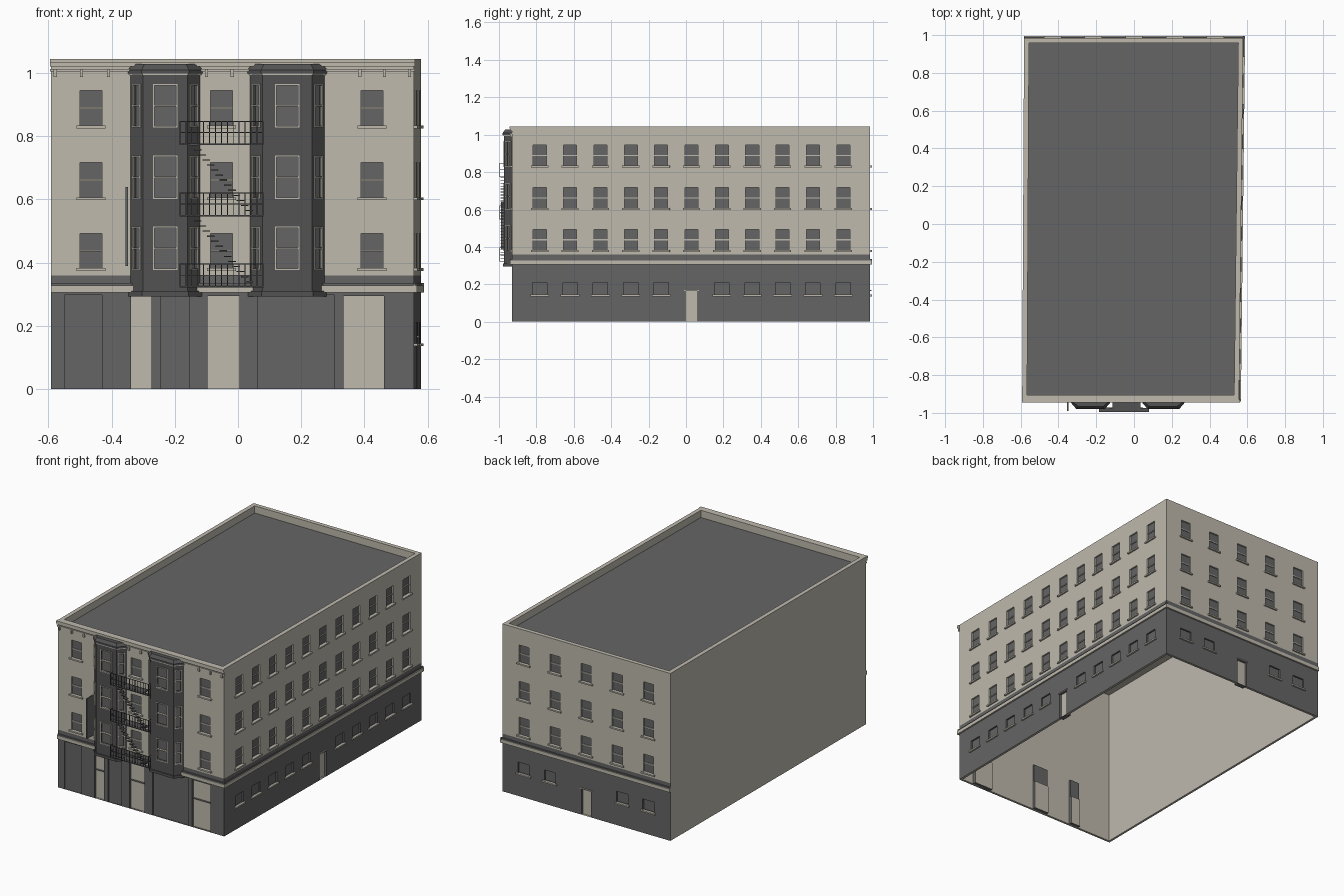
import bpy, bmesh
from mathutils import Vector

cube = bpy.data.objects.get("Cube")
if cube:
    bpy.data.objects.remove(cube, do_unlink=True)


def material(name, rgb):
    m = bpy.data.materials.new(name)
    m.use_nodes = True
    m.diffuse_color = (*rgb, 1)
    m.node_tree.nodes["Principled BSDF"].inputs["Base Color"].default_value = (*rgb, 1)
    return m


MATS = [material("warm_stone", (0.52, 0.49, 0.42)),
        material("slate_grey", (0.13, 0.13, 0.13)),
        material("dark_iron", (0.085, 0.085, 0.085))]
STONE, GREY, DARK = range(3)
TOP, ROOF, SPLIT = 1.045, 1.0, 0.36
ROWS = (0.383, 0.607, 0.834)          # window sill heights of the upper floors


class Part:
    """Collects faces, then becomes one object."""
    def __init__(self, name):
        self.name, self.bm = name, bmesh.new()

    def face(self, pts, mat):
        f = self.bm.faces.new([self.bm.verts.new(p) for p in pts])
        f.material_index = mat
        return f

    def prism(self, low, high, mat):
        n = len(low)
        lo, hi = [[self.bm.verts.new(p) for p in ring] for ring in (low, high)]
        faces = [self.bm.faces.new(lo), self.bm.faces.new(hi)]
        faces += [self.bm.faces.new((lo[i], lo[(i + 1) % n], hi[(i + 1) % n], hi[i])) for i in range(n)]
        for f in faces:
            f.material_index = mat
        bmesh.ops.recalc_face_normals(self.bm, faces=faces)

    def box(self, at, u, o, z, mat):
        ring = [(u[0], o[0]), (u[1], o[0]), (u[1], o[1]), (u[0], o[1])]
        self.prism([at(a, b, z[0]) for a, b in ring], [at(a, b, z[1]) for a, b in ring], mat)

    def done(self):
        bmesh.ops.remove_doubles(self.bm, verts=self.bm.verts, dist=1e-6)
        me = bpy.data.meshes.new(self.name)
        self.bm.to_mesh(me)
        self.bm.free()
        for m in MATS:
            me.materials.append(m)
        bpy.context.collection.objects.link(bpy.data.objects.new(self.name, me))


def wall_frame(p0, p1, u0, u1):
    """Maps (along, outward, height) on a wall to world space."""
    a, b = Vector((*p0, 0)), Vector((*p1, 0))
    n = (b - a).cross(Vector((0, 0, 1))).normalized()
    return lambda u, o, z: a.lerp(b, (u - u0) / (u1 - u0)) + n * o + Vector((0, 0, z))


def world(x, y, z):
    return Vector((x, y, z))


def wall(part, at, u, z, holes, colour):
    """Wall sheet with recessed openings (u0, u1, z0, z1, depth, material)."""
    us = sorted({*u, *(v for h in holes for v in h[:2])})
    zs = sorted({*z, *(v for h in holes for v in h[2:4])})
    for a, b in zip(us, us[1:]):
        for c, d in zip(zs, zs[1:]):
            m, k = (a + b) / 2, (c + d) / 2
            if not any(h[0] < m < h[1] and h[2] < k < h[3] for h in holes):
                part.face([at(a, 0, c), at(b, 0, c), at(b, 0, d), at(a, 0, d)], colour(k))
    for a, b, c, d, depth, mat in holes:
        rim = [(a, c), (b, c), (b, d), (a, d)]
        part.face([at(p, -depth, q) for p, q in rim], mat)
        for (p, q), (r, s) in zip(rim, rim[1:] + rim[:1]):
            part.face([at(p, 0, q), at(r, 0, s), at(r, -depth, s), at(p, -depth, q)], colour((c + d) / 2))


def windows(centres, rows, w=0.07, h=0.11):
    return [(c - w / 2, c + w / 2, r, r + h, 0.01, GREY) for c in centres for r in rows]


def trim(part, at, holes, rail=True):
    """Sill under each window and a meeting rail across it."""
    for a, b, c, d, depth, _ in holes:
        part.box(at, (a - 0.011, b + 0.011), (-0.002, 0.01), (c - 0.009, c), STONE)
        if rail:
            part.box(at, (a, b), (-depth, -depth + 0.005), ((c + d) / 2 - 0.003, (c + d) / 2 + 0.003), STONE)


# Slightly skewed plan
FL, FR, BR, BL = (-0.592, -0.93), (0.556, -0.93), (0.578, 0.985), (-0.582, 0.985)
PLAN = [FL, FR, BR, BL]
front = wall_frame(FL, FR, FL[0], FR[0])
right = wall_frame(FR, BR, FR[1], BR[1])
back = wall_frame(BR, BL, -BR[0], -BL[0])
left = wall_frame(BL, FL, 0, 1)
two_tone = lambda z: GREY if z < SPLIT else STONE

# Window and door layout
cols = [-0.782 + 0.1623 * i for i in range(11)]
back_cols = [-0.43, -0.215, 0, 0.215, 0.43]
front_win = windows((-0.465, -0.052, 0.424), ROWS)
right_win, back_win = windows(cols, ROWS), windows(back_cols, ROWS)
right_low = windows(cols[:5] + cols[6:], (0.145,), 0.078, 0.066)
back_low = windows((-0.43, -0.25, 0.25, 0.43), (0.145,), 0.078, 0.066)
doors = []
for a, b in ((-0.339, -0.273), (-0.097, 0.005), (0.333, 0.462)):
    doors += [(a, b, 0, 0.18, 0.035, STONE), (a, b, 0.18, 0.295, 0.025, GREY)]
shopfronts = [(a, b, 0, 0.298, 0.008, GREY) for a, b in ((-0.548, -0.43), (-0.245, -0.153), (0.062, 0.305))]
side_door = lambda c: (c - 0.033, c + 0.033, 0, 0.163, 0.03, STONE)

# Outer walls
for name, at, u, holes, colour in (
        ("front_wall", front, (FL[0], FR[0]), front_win + doors + shopfronts, two_tone),
        ("right_wall", right, (FR[1], BR[1]), right_win + right_low + [side_door(cols[5])], two_tone),
        ("back_wall", back, (-BR[0], -BL[0]), back_win + back_low + [side_door(0)], two_tone),
        ("left_wall", left, (0, 1), [], lambda z: STONE)):
    p = Part(name)
    wall(p, at, u, (0, SPLIT, TOP), holes, colour)
    p.done()

for name, at, upper, lower in (("front_trim", front, front_win, []),
                               ("right_trim", right, right_win, right_low),
                               ("back_trim", back, back_win, back_low)):
    p = Part(name)
    trim(p, at, upper)
    trim(p, at, lower, rail=False)
    p.done()

# Lintels over side and back doors
p = Part("door_lintels")
for at, c in ((right, cols[5]), (back, 0)):
    p.box(at, (c - 0.04, c + 0.04), (-0.002, 0.006), (0.163, 0.169), STONE)
p.done()


# Parapet, roof and inner lining
def ring(d, z):
    return [Vector((x - (d if x > 0 else -d), y - (d if y > 0 else -d), z)) for x, y in PLAN]


p = Part("roof_and_lining")
steps = [ring(0, TOP), ring(0.026, TOP), ring(0.026, ROOF)]
inner = [ring(0.014, 0.985), ring(0.014, 0), ring(0, 0)]
for loops in (steps, inner):
    for a, b in zip(loops, loops[1:]):
        for i in range(4):
            j = (i + 1) % 4
            p.face([a[i], a[j], b[j], b[i]], STONE)
p.face(steps[-1], GREY)
p.face(inner[0][::-1], STONE)
p.done()

# Belt course on three sides
p = Part("belt_course")
for at, u in ((front, (FL[0], FR[0] + 0.01)), (right, (FR[1] - 0.01, BR[1] + 0.01)), (back, (-BR[0] - 0.01, -BL[0]))):
    p.box(at, u, (-0.002, 0.01), (0.306, 0.328), STONE)
    p.box(at, u, (-0.002, 0.005), (0.328, 0.336), GREY)
p.done()

# Front cornice with brackets
p = Part("cornice")
ends = (FL[0] - 0.002, FR[0] + 0.004)
p.box(front, ends, (-0.002, 0.015), (1.032, TOP), STONE)
p.box(front, ends, (-0.002, 0.01), (1.02, 1.032), STONE)
p.box(front, ends, (-0.002, 0.005), (1.004, 1.013), STONE)
for x in (-0.578, -0.495, -0.41, -0.1, -0.018, 0.385, 0.463, 0.542):
    p.box(front, (x - 0.005, x + 0.005), (0, 0.01), (0.988, 1.013), STONE)
p.done()


# Projecting bays
def bay(name, c, half, face_half):
    plan = [(c - half, -0.93), (c - face_half, -0.972), (c + face_half, -0.972), (c + half, -0.93)]
    grow = lambda d, z: [Vector((c + (x - c) * (1 + d / half), y - (d if y < -0.95 else 0), z)) for x, y in plan]
    body, frames = Part(name), Part(name + "_window_frames")
    for i, (a, b) in enumerate(zip(plan, plan[1:])):
        length = (Vector(b) - Vector(a)).length
        at = wall_frame(a, b, 0, length)
        w = 0.068 if i == 1 else 0.03
        holes = windows((length / 2,), [r - 0.001 for r in ROWS], w, 0.128)
        wall(body, at, (0, length), (0.3, 1.0), holes, lambda z: DARK)
        for u0, u1, z0, z1, depth, _ in holes:
            t, out, mid = 0.005, (-depth, 0.004), (z0 + z1) / 2
            for u in ((u0 - t, u0), (u1, u1 + t)):
                frames.box(at, u, out, (z0 - t, z1 + t), STONE)
            for z in (z0 - t, z1, mid - t / 2):
                frames.box(at, (u0, u1), out, (z, z + t), STONE)
    body.prism(grow(0.006, 0.294), grow(0.006, 0.31), DARK)
    body.prism(grow(0.004, 0.993), grow(0.004, 0.999), STONE)
    body.prism(grow(0.008, 0.999), grow(0.008, 1.01), DARK)
    body.prism(grow(0.008, 1.01), grow(-0.006, 1.028), DARK)
    body.done()
    frames.done()


bay("bay_west", -0.23, 0.11, 0.07)
bay("bay_east", 0.156, 0.118, 0.078)

# Fire escape: landings, railings and flights
p = Part("fire_escape")
x0, x1, y0, y1, bar = -0.185, 0.08, -0.996, -0.974, 0.0028
landings = (0.322, 0.547, 0.773)
for z in landings:
    p.box(world, (x0, x1), (y0, y1), (z, z + 0.004), DARK)
    p.box(world, (-0.115, 0.035), (y1, -0.93), (z, z + 0.004), DARK)
    for h in (0.037, 0.072):
        p.box(world, (x0, x1), (y0, y0 + bar), (z + h, z + h + bar), DARK)
        for x in (x0, x1 - bar):
            p.box(world, (x, x + bar), (y0, y1), (z + h, z + h + bar), DARK)
    for i in range(15):
        x = x0 + (x1 - x0 - bar) * i / 14
        p.box(world, (x, x + bar), (y0, y0 + bar), (z, z + 0.072), DARK)
for z in landings[:2]:
    for i in range(14):
        x, h = 0.035 - 0.0135 * i, z + 0.016 * (i + 1)
        p.box(world, (x - 0.012, x + 0.012), (-0.992, -0.972), (h, h + 0.004), DARK)
p.done()

# Blade sign panel
p = Part("blade_sign")
p.box(world, (-0.355, -0.348), (-0.99, -0.93), (0.39, 0.64), GREY)
p.done()
